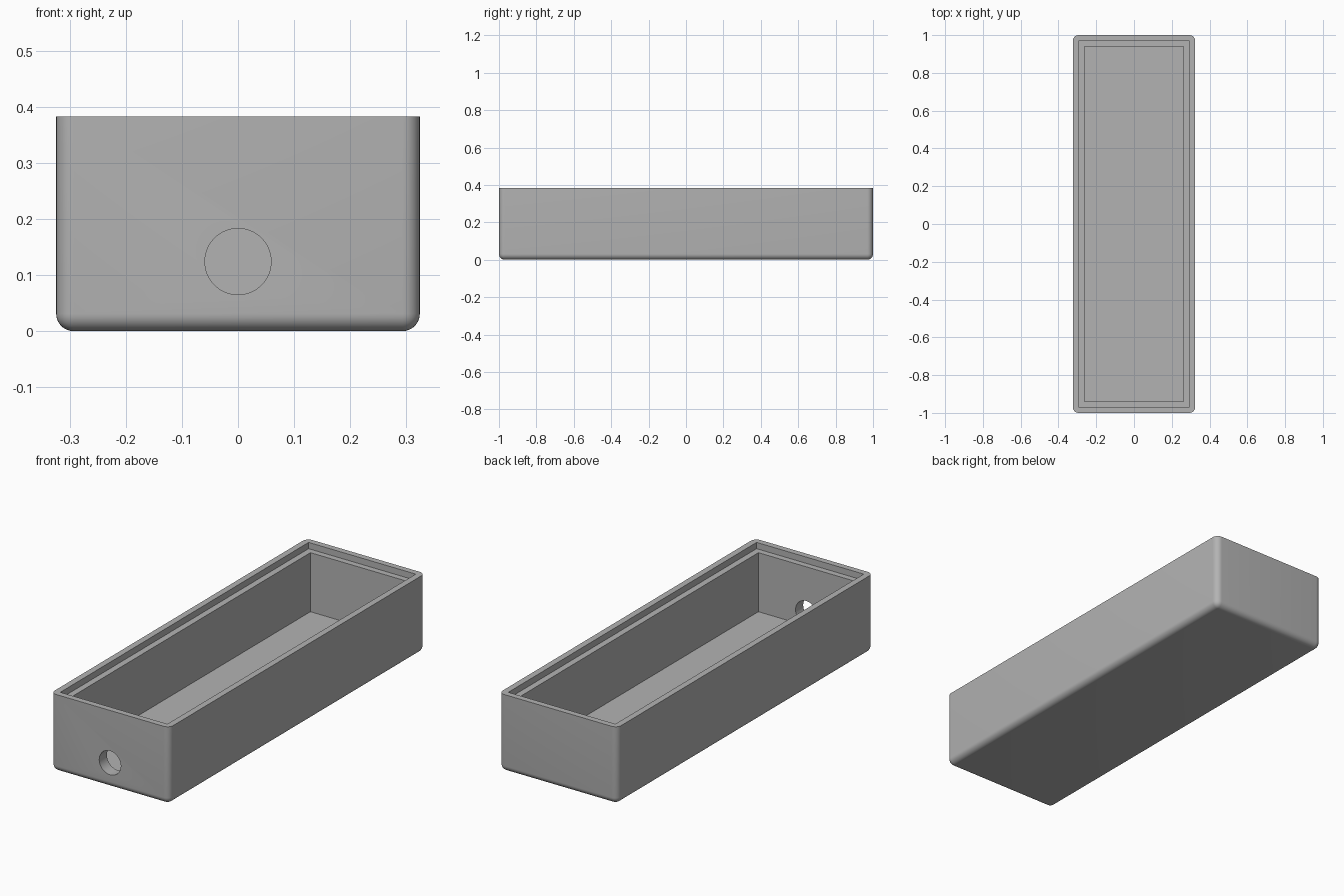
import bpy
import bmesh

if "Cube" in bpy.data.objects:
    bpy.data.objects.remove(bpy.data.objects["Cube"], do_unlink=True)

HALF_X, HALF_Y, HEIGHT = 0.324, 1.0, 0.383
FILLET = 0.031
LEDGE_Z, FLOOR_Z = 0.352, 0.06

grey = bpy.data.materials.new("plain grey")
grey.use_nodes = True
colour = (0.45, 0.45, 0.45, 1)
grey.diffuse_color = colour
grey.node_tree.nodes["Principled BSDF"].inputs["Base Color"].default_value = colour


def block(name, half_x, half_y, low, high):
    """Box given by half sizes and its bottom and top heights."""
    bpy.ops.mesh.primitive_cube_add(size=2, location=(0, 0, 0))
    obj = bpy.context.object
    obj.name = name
    for v in obj.data.vertices:
        v.co = (v.co.x * half_x, v.co.y * half_y, high if v.co.z > 0 else low)
    obj.data.materials.append(grey)
    return obj


def cut(target, cutter):
    """Subtract the cutter from the target and discard it."""
    mod = target.modifiers.new("cut", "BOOLEAN")
    mod.operation = "DIFFERENCE"
    mod.solver = "EXACT"
    mod.object = cutter
    bpy.context.view_layer.objects.active = target
    bpy.ops.object.modifier_apply(modifier=mod.name)
    bpy.data.objects.remove(cutter, do_unlink=True)


# Outer shell: upright and bottom edges rounded, rim left sharp
tray = block("open_tray", HALF_X, HALF_Y, 0, HEIGHT)
bm = bmesh.new()
bm.from_mesh(tray.data)
edges = [e for e in bm.edges if min(v.co.z for v in e.verts) < HEIGHT / 2]
bmesh.ops.bevel(bm, geom=edges, offset=FILLET, segments=8, profile=0.5,
                affect="EDGES", clamp_overlap=True)
bm.to_mesh(tray.data)
bm.free()

# Cavity, then the shallow step for a lid
cut(tray, block("cavity_cutter", 0.262, 0.94, FLOOR_Z, HEIGHT + 0.1))
cut(tray, block("lid_step_cutter", 0.293, 0.97, LEDGE_Z, HEIGHT + 0.1))

# Round cable hole through the front wall
bpy.ops.mesh.primitive_cylinder_add(vertices=64, radius=0.059, depth=0.2,
                                    location=(0, -0.97, 0.124),
                                    rotation=(1.570796, 0, 0))
hole = bpy.context.object
hole.data.materials.append(grey)
cut(tray, hole)

bpy.ops.object.select_all(action="DESELECT")
tray.select_set(True)
bpy.context.view_layer.objects.active = tray
bpy.ops.object.shade_smooth_by_angle(angle=0.52)
